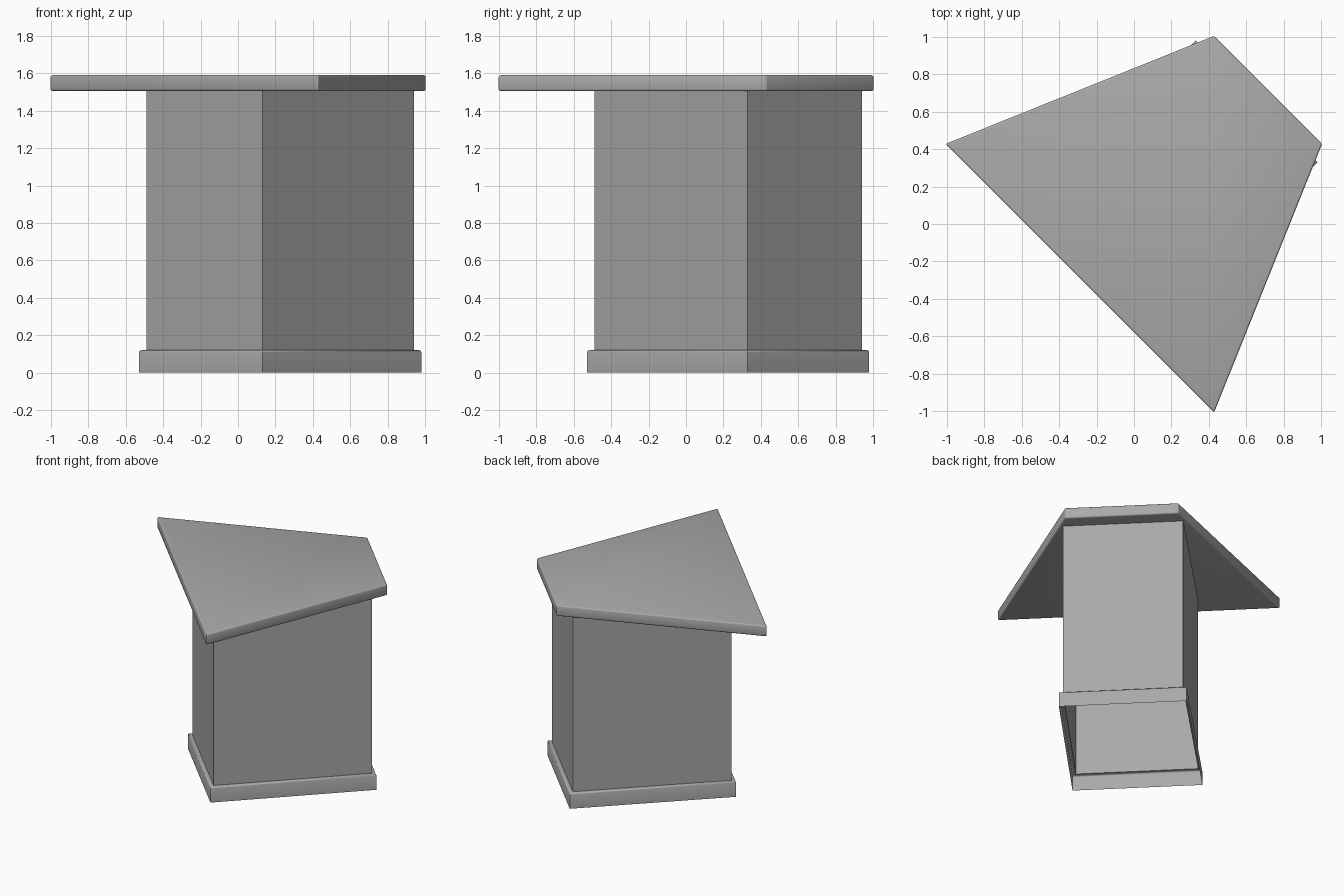
import bpy
import bmesh
from math import radians, sqrt

cube = bpy.data.objects.get("Cube")
if cube:
    bpy.data.objects.remove(cube, do_unlink=True)

grey = bpy.data.materials.new("plain grey")
grey.use_nodes = True
colour = (0.4, 0.4, 0.4, 1)
grey.diffuse_color = colour
grey.node_tree.nodes["Principled BSDF"].inputs["Base Color"].default_value = colour


def finish(name, bm):
    """Turn a bmesh into a named, shaded object."""
    bmesh.ops.recalc_face_normals(bm, faces=bm.faces)
    mesh = bpy.data.meshes.new(name)
    bm.to_mesh(mesh)
    bm.free()
    mesh.materials.append(grey)
    obj = bpy.data.objects.new(name, mesh)
    bpy.context.collection.objects.link(obj)
    bpy.ops.object.select_all(action="DESELECT")
    obj.select_set(True)
    bpy.context.view_layer.objects.active = obj
    bpy.ops.object.shade_smooth_by_angle(angle=radians(50))
    return obj


def footprint(grow):
    """Diagonal rectangle, widened by an offset on every side."""
    near, far, g = (0.13, -0.49), (0.94, 0.33), grow * sqrt(2)
    a = (near[0], near[1] - g)
    b = (far[0] + g, far[1])
    return [a, b, b[::-1], a[::-1]]


def shell(name, rings):
    """Open-ended wall through (offset, height) rings."""
    bm = bmesh.new()
    loops = [[bm.verts.new((x, y, z)) for x, y in footprint(grow)]
             for grow, z in rings]
    for low, high in zip(loops, loops[1:]):
        for i in range(4):
            j = (i + 1) % 4
            bm.faces.new((low[i], low[j], high[j], high[i]))
    return finish(name, bm)


# Hollow pedestal and its projecting base trim
shell("pedestal", [(0, 0.12), (0, 1.505)])
shell("base_trim", [(0.028, 0), (0.028, 0.11), (0.025, 0.117),
                    (0.018, 0.12), (0, 0.12)])

# Kite-shaped counter top with softened edges
bm = bmesh.new()
corners = [(0.428, -1.007), (1.005, 0.428), (0.428, 1.005), (-1.007, 0.428)]
face = bm.faces.new([bm.verts.new((x, y, 1.505)) for x, y in corners])
top = bmesh.ops.extrude_face_region(bm, geom=[face], use_keep_orig=True)
moved = [v for v in top["geom"] if isinstance(v, bmesh.types.BMVert)]
bmesh.ops.translate(bm, verts=moved, vec=(0, 0, 0.085))
bmesh.ops.recalc_face_normals(bm, faces=bm.faces)
bmesh.ops.bevel(bm, geom=bm.edges[:], offset=0.011, segments=3,
                profile=0.5, affect="EDGES")
finish("counter_top", bm)
